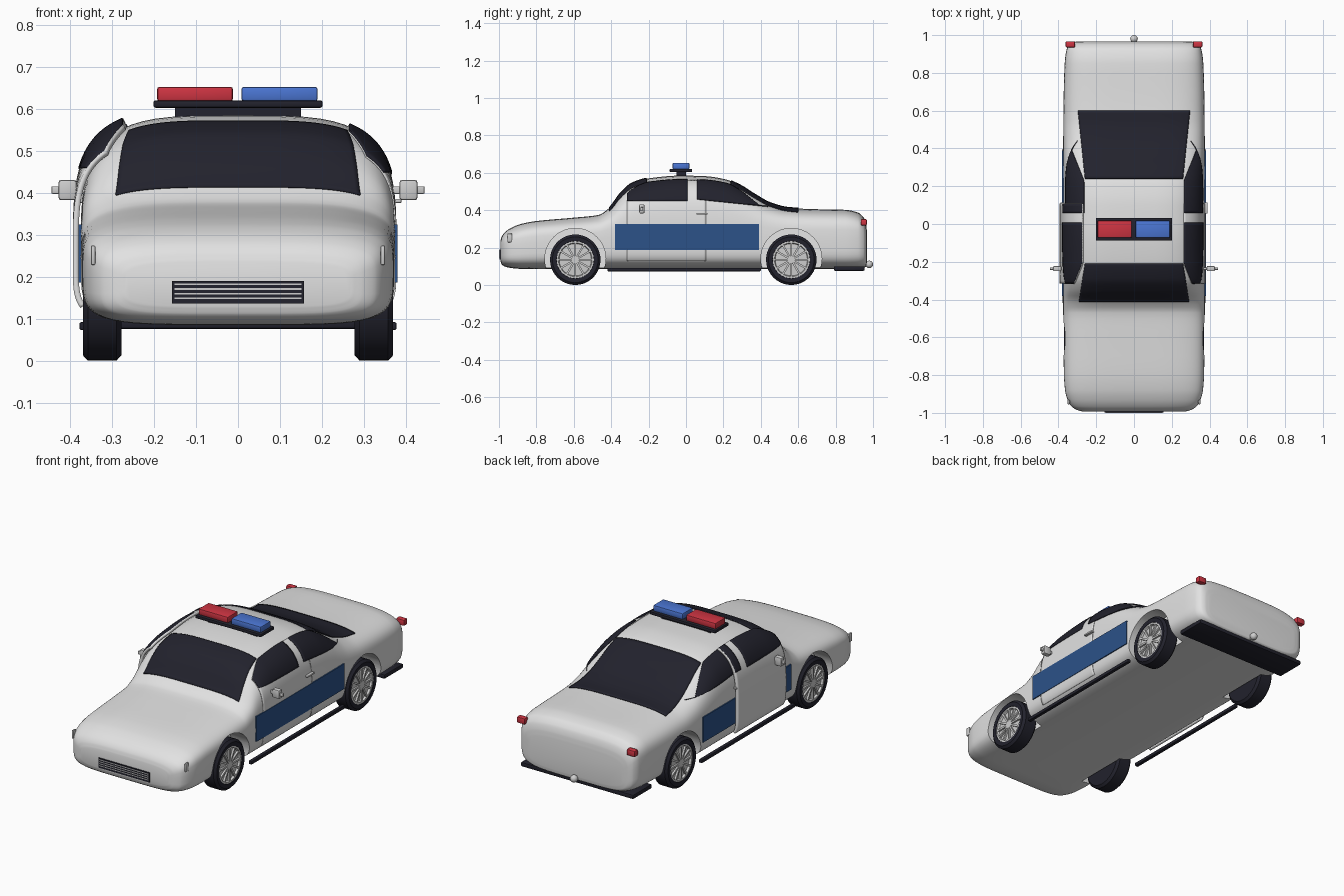
import bpy, bmesh, math
from mathutils import Matrix

if "Cube" in bpy.data.objects:
    bpy.data.objects.remove(bpy.data.objects["Cube"])

def mat(name, r, g, b):
    m = bpy.data.materials.new(name)
    m.diffuse_color = (r, g, b, 1)
    m.use_nodes = True
    m.node_tree.nodes["Principled BSDF"].inputs["Base Color"].default_value = m.diffuse_color
    return m

PAINT = mat("body_paint", .76, .76, .76)
WHITE = mat("arch_white", 1, 1, 1)
DARK = mat("dark_trim", .016, .016, .026)
PANEL = mat("panel_blue", .025, .085, .25)
BLUE = mat("lamp_blue", .07, .18, .65)
RED = mat("lamp_red", .62, .035, .055)
METAL = mat("metal_grey", .62, .62, .62)

# Body stations: y, roof height, floor height, half width
ST = [(-.993, .235, .13, .27), (-.985, .26, .11, .30), (-.965, .285, .097, .332),
      (-.93, .308, .09, .352), (-.88, .327, .086, .365), (-.8, .342, .085, .371),
      (-.6, .36, .085, .374), (-.47, .374, .085, .375), (-.41, .412, .085, .375),
      (-.35, .49, .085, .375), (-.29, .542, .085, .375), (-.2, .57, .085, .375),
      (-.03, .585, .085, .375), (.1, .582, .085, .375), (.21, .565, .085, .375),
      (.29, .532, .085, .375), (.37, .482, .085, .375), (.45, .438, .085, .375),
      (.55, .412, .085, .374), (.7, .405, .085, .372), (.85, .402, .085, .367),
      (.92, .387, .087, .358), (.95, .36, .092, .343), (.963, .325, .1, .32), (.967, .29, .12, .29)]
NU, NL = 3.8, 5.0    # roundness of upper and lower section

def slope(i, k):
    if i in (0, len(ST) - 1):
        j = min(i, len(ST) - 2)
        return (ST[j+1][k] - ST[j][k]) / (ST[j+1][0] - ST[j][0])
    a = (ST[i][k] - ST[i-1][k]) / (ST[i][0] - ST[i-1][0])
    b = (ST[i+1][k] - ST[i][k]) / (ST[i+1][0] - ST[i][0])
    return 2 * a * b / (a + b) if a * b > 0 else 0

def section(y):
    i = 0
    while i < len(ST) - 2 and y > ST[i+1][0]:
        i += 1
    h = ST[i+1][0] - ST[i][0]
    s = min(1, max(0, (y - ST[i][0]) / h))
    out = []
    for k in (1, 2, 3):
        p, q = ST[i][k], ST[i+1][k]
        out.append(p*(2*s**3 - 3*s*s + 1) + q*(3*s*s - 2*s**3)
                   + h*(slope(i, k)*(s**3 - 2*s*s + s) + slope(i+1, k)*(s**3 - s*s)))
    top, bot, hw = out
    return top, bot, hw, bot + .55 * (min(top, .385) - bot)

def surf(y, t, off=0):
    top, bot, hw, zb = section(y)
    c, s = math.cos(t), math.sin(t)
    n = NU if s >= 0 else NL
    x = math.copysign(abs(c) ** (2/n), c) * (hw + off)
    z = zb + (top + off - zb) * s ** (2/n) if s >= 0 else zb - (zb - bot) * (-s) ** (2/n)
    return (x, y, z)

def t_of_x(y, x):
    return math.acos(min(1, (x / section(y)[2]) ** (NU/2)))

def t_of_z(y, z):
    top, bot, hw, zb = section(y)
    if z < zb:
        return -math.asin(min(1, ((zb - z) / (zb - bot)) ** (NL/2)))
    return math.asin(min(1, ((z - zb) / (top - zb)) ** (NU/2)))

def finish(name, bm, material, smooth=35):
    me = bpy.data.meshes.new(name)
    bmesh.ops.recalc_face_normals(bm, faces=bm.faces)
    bm.to_mesh(me)
    bm.free()
    ob = bpy.data.objects.new(name, me)
    bpy.context.collection.objects.link(ob)
    me.materials.append(material)
    if smooth:
        shade(ob, smooth)
    return ob

def shade(ob, angle=35):
    bpy.ops.object.select_all(action='DESELECT')
    ob.select_set(True)
    bpy.context.view_layer.objects.active = ob
    bpy.ops.object.shade_smooth_by_angle(angle=math.radians(angle))

def box(name, material, x, y, z, bevel=0):
    bm = bmesh.new()
    bmesh.ops.create_cube(bm, size=1)
    for v in bm.verts:
        v.co = [(r[0] + r[1]) / 2 + c * (r[1] - r[0]) for r, c in zip((x, y, z), v.co)]
    if bevel:
        bmesh.ops.bevel(bm, geom=bm.edges[:], offset=bevel, segments=2, profile=.5, affect='EDGES')
    return finish(name, bm, material)

def patch(name, material, y0, y1, lo, hi, off, side=1, ny=24, nt=16, thick=.006):
    """Thin plate that follows the body between angles lo(y) and hi(y)."""
    bm = bmesh.new()
    rows = []
    for i in range(ny + 1):
        y = y0 + (y1 - y0) * i / ny
        a, b = lo(y), max(hi(y), lo(y) + .002)
        pts = [surf(y, a + (b - a) * j / nt, off) for j in range(nt + 1)]
        rows.append([bm.verts.new((p[0] * side, p[1], p[2])) for p in pts])
    for r, q in zip(rows, rows[1:]):
        for j in range(nt):
            bm.faces.new((r[j], r[j+1], q[j+1], q[j]))
    ob = finish(name, bm, material)
    m = ob.modifiers.new("thickness", 'SOLIDIFY')
    m.thickness, m.offset = thick, 0
    return ob

def lathe_x(name, material, prof, cy, cz, side, seg=40):
    """Spin an (x, radius) outline about a wheel axle."""
    bm = bmesh.new()
    rings = [[bm.verts.new((side * x, cy + r * math.cos(2*math.pi*k/seg), cz + r * math.sin(2*math.pi*k/seg)))
              for k in range(seg)] for x, r in prof]
    for a, b in zip(rings, rings[1:]):
        for k in range(seg):
            bm.faces.new((a[k], a[(k+1) % seg], b[(k+1) % seg], b[k]))
    bm.faces.new(rings[0])
    bm.faces.new(rings[-1])
    return finish(name, bm, material)

# Body shell
bm = bmesh.new()
ys = [a[0] + (b[0] - a[0]) * k / 4 for a, b in zip(ST, ST[1:]) for k in range(4)] + [ST[-1][0]]
N = 64
rings = [[bm.verts.new(surf(y, 2 * math.pi * k / N)) for k in range(N)] for y in ys]
for a, b in zip(rings, rings[1:]):
    for k in range(N):
        bm.faces.new((a[k], a[(k+1) % N], b[(k+1) % N], b[k]))
bm.faces.new(rings[0])
bm.faces.new(rings[-1])
body = finish("body", bm, PAINT, 0)

# Wheel arches and wheels
AXLES = (("front", -.592), ("rear", .563))
for label, y in AXLES:
    for side in (-1, 1):
        cut = lathe_x("arch_cutter", WHITE, [(.268, .163), (.45, .163)], y, .14, side, 48)
        cut.hide_render = True
        m = body.modifiers.new("arch", 'BOOLEAN')
        m.operation, m.solver, m.object = 'DIFFERENCE', 'EXACT', cut
        m.material_mode = 'TRANSFER'
        bpy.context.view_layer.objects.active = body
        bpy.ops.object.modifier_apply(modifier=m.name)
        bpy.data.objects.remove(cut)
        lathe_x(label + "_tyre", DARK, [(.278, .1), (.278, .122), (.29, .135), (.358, .135),
                                        (.37, .122), (.368, .1), (.352, .095)], y, .135, side)
        lathe_x(label + "_rim", METAL, [(.34, .1), (.366, .1), (.366, .09), (.355, .086), (.358, .02),
                                        (.366, .018)], y, .135, side)
        bm = bmesh.new()
        for k in range(12):
            rot = Matrix.Rotation(k * math.pi / 6, 4, 'X')
            bmesh.ops.create_cube(bm, size=1, matrix=Matrix.Translation((side * .36, y, .135)) @ rot
                                  @ Matrix.Translation((0, 0, .053)) @ Matrix.Diagonal((.012, .01, .075, 1)))
        finish(label + "_spokes", bm, METAL)
shade(body)

# Windscreen and rear window
for name, y0, y1, x0, x1 in (("windscreen", -.41, -.21, .29, .258), ("rear_window", .24, .6, .258, .295)):
    edge = lambda y: t_of_x(y, x0 + (x1 - x0) * (y - y0) / (y1 - y0))
    patch(name, DARK, y0, y1, edge, lambda y: math.pi - edge(y), .002, nt=24)

for side, lift in ((1, .001), (-1, .012)):
    # Door skin, handle and side glass
    inner = lambda y: t_of_x(y, .262 if y > -.21 else .262 + (-.21 - y) * .4)
    patch("front_door", PAINT, -.315, .108, lambda y: t_of_z(y, .13), inner, lift, side, 30, 30,
          .004 if side > 0 else .014)
    patch("front_window", DARK, -.315, .008, lambda y: t_of_z(y, .447), inner, lift + (.003 if side > 0 else .006), side)
    glass = lambda y: min(t_of_x(y, .262 + max(0, y - .23) * .4), t_of_z(y, .57 if y < .21 else .565 - (y - .21) * .62))
    patch("rear_side_window", DARK, .058, .44, lambda y: t_of_z(y, .455 - (y - .058) * .1), glass,
          .003 if side < 0 else .004, side)
    if side < 0:
        patch("rear_window_front_part", DARK, .058, .106, lambda y: t_of_z(y, .452), inner, lift + .006, side, 4)

    def sbox(name, material, x, y, z, bevel=0):
        return box(name, material, sorted((x[0] * side, x[1] * side)), y, z, bevel)
    sbox("door_handle", METAL, (.37, .39), (.055, .115), (.376, .386), .003)
    # Side stripe panel and sill bar
    sbox("side_panel", PANEL, (.371, .38), (-.38, .39), (.186, .325))
    sbox("sill_bar", DARK, (.358, .378), (-.42, .4), (.073, .092), .004)
    # Wing mirror
    sbox("mirror_housing", METAL, (.385, .428), (-.25, -.222), (.383, .431), .006)
    sbox("mirror_stem", METAL, (.36, .445), (-.243, -.229), (.398, .416), .003)
    # Lamps at the corners
    sbox("tail_lamp", RED, (.312, .362), (.935, .967), (.318, .352), .006)
    sbox("headlamp", METAL, (.34, .351), (-.955, -.93), (.228, .275), .004)

# Roof light bar
box("light_bar_foot", DARK, (-.15, .15), (-.05, 0), (.575, .606))
box("light_bar_base", DARK, (-.202, .202), (-.088, .033), (.603, .621), .006)
for name, m, x in (("red_lamp", RED, (-.193, -.012)), ("blue_lamp", BLUE, (.008, .19))):
    box(name, m, x, (-.072, .018), (.619, .653), .006)

# Front grille
box("grille_back", DARK, (-.157, .157), (-.998, -.985), (.136, .19))
for i in range(4):
    z = .147 + i * .011
    box("grille_bar", METAL, (-.152, .152), (-1.0, -.99), (z, z + .004))

# Rear bumper and tow ball
box("rear_bumper", DARK, (-.345, .345), (.79, .955), (.076, .1), .006)
box("tow_bar", METAL, (-.01, .01), (.93, .985), (.096, .11))
bm = bmesh.new()
bmesh.ops.create_uvsphere(bm, u_segments=20, v_segments=12, radius=.02, matrix=Matrix.Translation((0, .98, .11)))
finish("tow_ball", bm, METAL)
